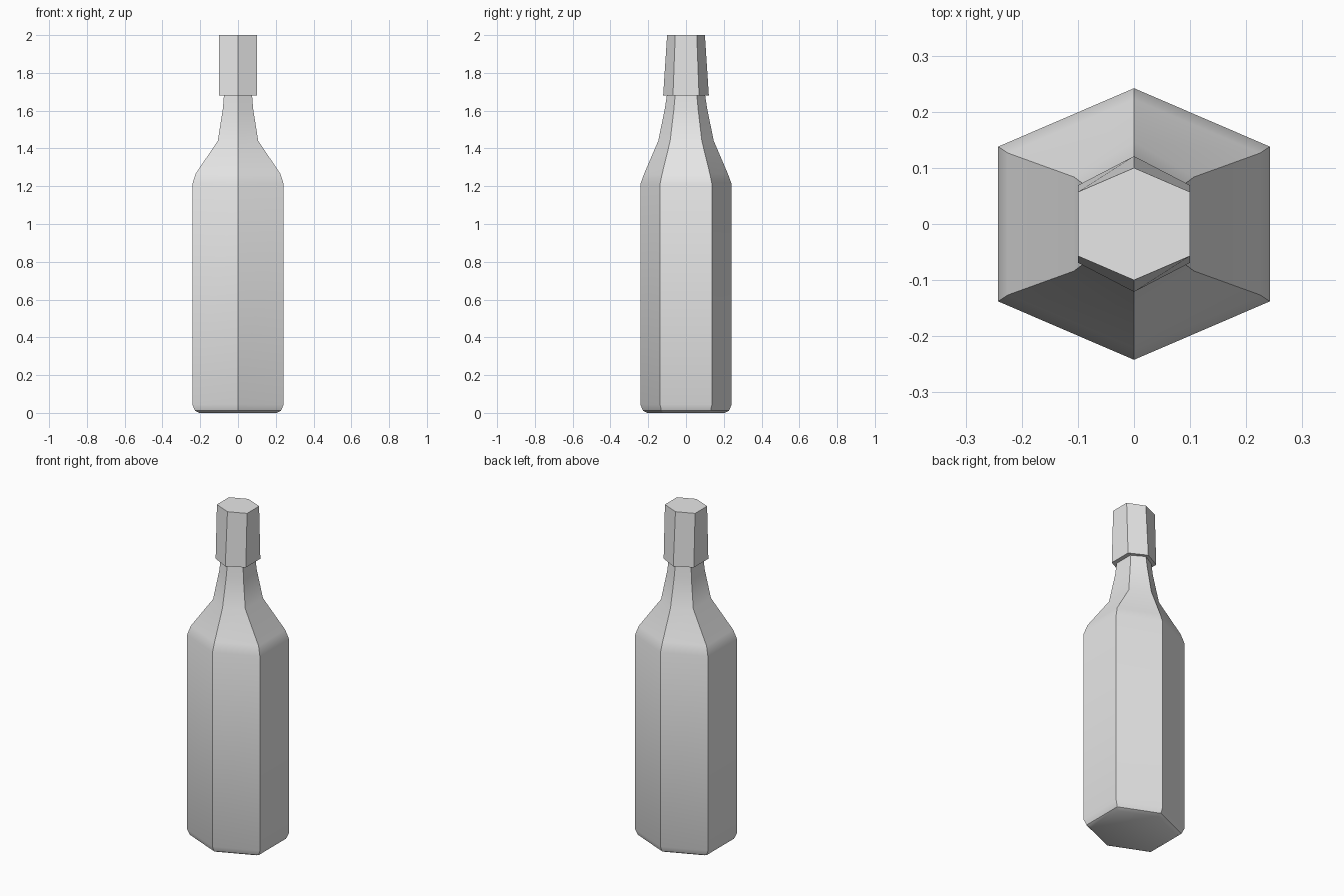
import bpy
import bmesh
import math

cube = bpy.data.objects.get("Cube")
if cube:
    bpy.data.objects.remove(cube, do_unlink=True)

grey = bpy.data.materials.new("light_grey")
grey.use_nodes = True
grey.diffuse_color = (0.8, 0.8, 0.8, 1)
grey.node_tree.nodes["Principled BSDF"].inputs["Base Color"].default_value = (0.8, 0.8, 0.8, 1)

SIDE = 0.57  # depth of the side corners relative to the front corner


def hex_ring(bm, x, y, z):
    """Six corners, with points at front and back and flat sides."""
    corners = [(0, -y), (x, -y * SIDE), (x, y * SIDE),
               (0, y), (-x, y * SIDE), (-x, -y * SIDE)]
    return [bm.verts.new((cx, cy, z)) for cx, cy in corners]


def hex_loft(name, profile):
    """Capped six-sided body through (half width, half depth, height) rings."""
    bm = bmesh.new()
    rings = [hex_ring(bm, *p) for p in profile]
    for low, high in zip(rings, rings[1:]):
        for i in range(6):
            j = (i + 1) % 6
            bm.faces.new((low[i], low[j], high[j], high[i]))
    bm.faces.new(rings[0][::-1])
    bm.faces.new(rings[-1])
    mesh = bpy.data.meshes.new(name)
    bm.to_mesh(mesh)
    bm.free()
    mesh.materials.append(grey)
    obj = bpy.data.objects.new(name, mesh)
    bpy.context.collection.objects.link(obj)
    bpy.ops.object.select_all(action='DESELECT')
    obj.select_set(True)
    bpy.context.view_layer.objects.active = obj
    bpy.ops.object.shade_smooth_by_angle(angle=math.radians(30))
    return obj


# Bottle: bevelled foot, straight body, sloping shoulder, tapering neck
hex_loft("bottle", [
    (0.205, 0.205, 0),
    (0.228, 0.228, 0.012),
    (0.242, 0.242, 0.045),
    (0.242, 0.242, 1.21),
    (0.225, 0.222, 1.265),
    (0.107, 0.147, 1.44),
    (0.08, 0.112, 1.61),
    (0.074, 0.1, 1.69),
])

# Cap: parallel sides, narrowing front to back towards the top
hex_loft("cap", [
    (0.1, 0.121, 1.68),
    (0.1, 0.1, 2.0),
])
